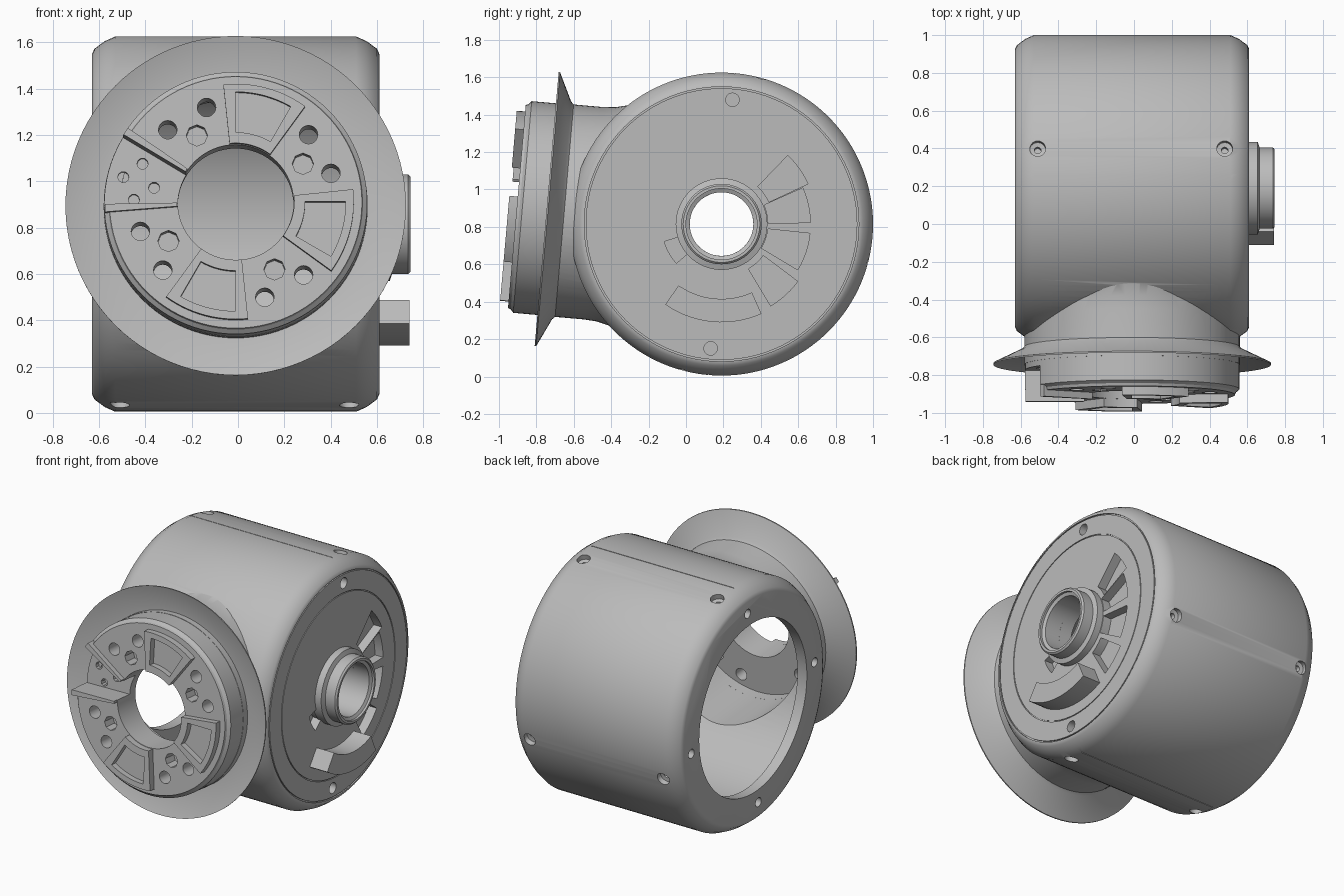
import bpy, bmesh
from math import cos, sin, radians, pi
from mathutils import Matrix, Vector

cube = bpy.data.objects.get("Cube")
if cube:
    bpy.data.objects.remove(cube)

grey = bpy.data.materials.new("cast_grey")
grey.use_nodes = True
grey.diffuse_color = (0.5, 0.5, 0.5, 1)
grey.node_tree.nodes["Principled BSDF"].inputs["Base Color"].default_value = (0.5, 0.5, 0.5, 1)
parts = []


def frame(x, y, z, origin):
    m = Matrix((x, y, z)).transposed().to_4x4()
    m.translation = Vector(origin)
    return m


# Local z runs along the drum axis (SIDE) and along the tilted neck axis (FRONT)
DRUM_Y, DRUM_Z, DRUM_R = 0.19, 0.815, 0.81
SIDE = frame((0, 1, 0), (0, 0, 1), (1, 0, 0), (0, DRUM_Y, DRUM_Z))
t = radians(5)
FRONT = frame((1, 0, 0), (0, sin(t), cos(t)), (0, -cos(t), sin(t)), (-0.01, -0.745, 0.895))


def solid(name, rings, m):
    """Closed solid from a stack of equal-length point rings."""
    bm = bmesh.new()
    vs = [[bm.verts.new(m @ Vector(p)) for p in ring] for ring in rings]
    n = len(vs[0])
    for a, b in zip(vs, vs[1:]):
        for i in range(n):
            j = (i + 1) % n
            bm.faces.new((a[i], a[j], b[j], b[i]))
    bm.faces.new(vs[0][::-1])
    bm.faces.new(vs[-1])
    bmesh.ops.recalc_face_normals(bm, faces=bm.faces)
    me = bpy.data.meshes.new(name)
    bm.to_mesh(me)
    bm.free()
    me.materials.append(grey)
    ob = bpy.data.objects.new(name, me)
    bpy.context.scene.collection.objects.link(ob)
    return ob


def polar(r, deg, h=0):
    a = radians(deg)
    return (r * cos(a), r * sin(a), h)


def lathe(name, profile, m, n=96):
    return solid(name, [[polar(r, 360 * i / n, h) for i in range(n)] for r, h in profile], m)


def peg(r, h0, h1, m, at=(0, 0), n=20):
    return lathe("peg", [(r, h0), (r, h1)], m @ Matrix.Translation((at[0], at[1], 0)), n)


def sector(name, r0, r1, a0, a1, h0, h1, m, n=14):
    arc = [a0 + (a1 - a0) * i / n for i in range(n + 1)]
    loop = [(r1, a) for a in arc] + [(r0, a) for a in reversed(arc)]
    return solid(name, [[polar(r, a, h) for r, a in loop] for h in (h0, h1)], m)


def combine(ob, other, op="DIFFERENCE"):
    mod = ob.modifiers.new("bool", "BOOLEAN")
    mod.operation, mod.solver, mod.object = op, "EXACT", other
    bpy.context.view_layer.update()
    deps = bpy.context.evaluated_depsgraph_get()
    me = bpy.data.meshes.new_from_object(ob.evaluated_get(deps))
    ob.modifiers.clear()
    ob.data = me
    bpy.data.objects.remove(other)


def groove(ob, r, h0, h1, w=0.004):
    ring = lathe("ring", [(r + w, h0), (r + w, h1)], SIDE)
    combine(ring, peg(r - w, h0 - 0.1, h1 + 0.1, SIDE, n=96))
    combine(ob, ring)


# Drum housing with flared neck, hollowed out
housing = lathe("drum_housing", [(0.735, -0.63), (0.757, -0.62), (0.79, -0.575), (DRUM_R, -0.53),
                                 (DRUM_R, 0.51), (0.79, 0.555), (0.757, 0.6), (0.735, 0.61)], SIDE, 128)
neck = lathe("neck", [(0.57, 0), (0.57, -0.25), (0.575, -0.32), (0.59, -0.38), (0.615, -0.45),
                      (0.615, -0.55)], FRONT)
combine(housing, neck, "UNION")
combine(housing, lathe("hollow", [(0.57, -0.7), (0.57, -0.56), (0.68, -0.56), (0.68, 0.52)], SIDE))
combine(housing, lathe("bore", [(0.5, -0.65), (0.5, 0.1)], FRONT))
combine(housing, peg(0.17, 0.4, 0.8, SIDE, n=48))
parts.append(housing)

# End face seams and wedge pockets
groove(housing, 0.73, 0.6, 0.7)
groove(housing, 0.6, 0.604, 0.7, 0.003)
for a0, a1, r0, r1 in ((25, 46, 0.28, 0.51), (1, 24, 0.25, 0.475), (-31, -6, 0.25, 0.475),
                       (-59, -37, 0.28, 0.51), (197, 221, 0.24, 0.32)):
    combine(housing, sector("pocket", r0, r1, a0, a1, 0.55, 0.7, SIDE, 6))

# Screw holes on both end faces
for a in (85, 265):
    combine(housing, peg(0.036, 0.56, 0.7, SIDE, polar(0.667, a)))
for a in (85, 175, 265, 355):
    combine(housing, peg(0.03, -0.7, -0.59, SIDE, polar(0.655, a)))

# Radial screw holes and seam lines along the drum
for a in (75, -15, -105):
    c, s = cos(radians(a)), sin(radians(a))
    for x in (-0.51, 0.48):
        m = frame((1, 0, 0), (0, -s, c), (0, c, s), (x, DRUM_Y, DRUM_Z))
        m.col[1] = m.col[2].xyz.cross(m.col[0].xyz).to_4d()
        m[3][1] = 0
        combine(housing, lathe("screw", [(0.018, 0.74), (0.018, 0.77), (0.042, 0.775), (0.042, 0.9)], m, 20))
for a in (85, 265):
    combine(housing, sector("seam", 0.806, 0.83, a - 0.15, a + 0.15, -0.61, 0.59, SIDE, 1))

# Dished skirt around the neck
skirt = lathe("flange_skirt", [(0.45, -0.1), (0.565, -0.1), (0.585, -0.08), (0.735, -0.008), (0.735, 0),
                               (0.6, -0.045), (0.45, -0.045)], FRONT)
combine(skirt, peg(0.5, -0.3, 0.2, FRONT, n=64))
parts.append(skirt)

# Mounting plate with centre hole and an open notch
TOP, PAD = 0.16, 0.205
plate = lathe("mounting_plate", [(0.568, -0.03), (0.568, 0.13), (0.55, 0.145), (0.545, TOP)], FRONT)
combine(plate, peg(0.25, -0.2, 0.4, FRONT, n=64))
combine(plate, sector("notch", 0.2, 0.7, 149, 181, 0.03, 0.4, FRONT))
for q in range(4):
    turn = 90 * q
    combine(plate, peg(0.046, 0.07, 0.3, FRONT, polar(0.335, 120 + turn), 8))
    for a in (107, 133):
        combine(plate, peg(0.04, -0.2, 0.3, FRONT, polar(0.43, a + turn)))
for r, a in ((0.5, 166), (0.44, 156), (0.36, 168), (0.44, 177)):
    combine(plate, peg(0.024, -0.01, 0.1, FRONT, polar(r, a), 10))
parts.append(plate)

# Three raised framed pads and two rails beside the notch
for i, mid in enumerate((75, -15, -105)):
    pad = sector(f"raised_pad_{i + 1}", 0.253, 0.51, mid - 21, mid + 21, TOP - 0.02, PAD, FRONT)
    pocket = sector("pocket", 0.3, 0.475, mid - 15, mid + 15, TOP + 0.003, 0.3, FRONT)
    combine(pad, pocket)
    parts.append(pad)
for label, a in (("upper", 145.5), ("lower", 181)):
    parts.append(sector(f"{label}_notch_rail", 0.253, 0.565, a, a + 3.5, 0.1, PAD - 0.01, FRONT, 2))

# Hub tube and curved stop on the end face
hub = lathe("hub_tube", [(0.245, 0.59), (0.245, 0.655), (0.215, 0.665), (0.215, 0.735), (0.205, 0.745)], SIDE, 64)
combine(hub, lathe("hub_bore", [(0.17, 0.4), (0.17, 0.72), (0.19, 0.73), (0.19, 0.9)], SIDE, 64))
parts.append(hub)
parts.append(sector("curved_stop", 0.4, 0.525, -125, -66, 0.59, 0.74, SIDE))

# Smooth shading with sharp edges kept
bpy.ops.object.select_all(action="DESELECT")
for ob in parts:
    ob.select_set(True)
bpy.context.view_layer.objects.active = housing
bpy.ops.object.shade_smooth_by_angle(angle=radians(30))
